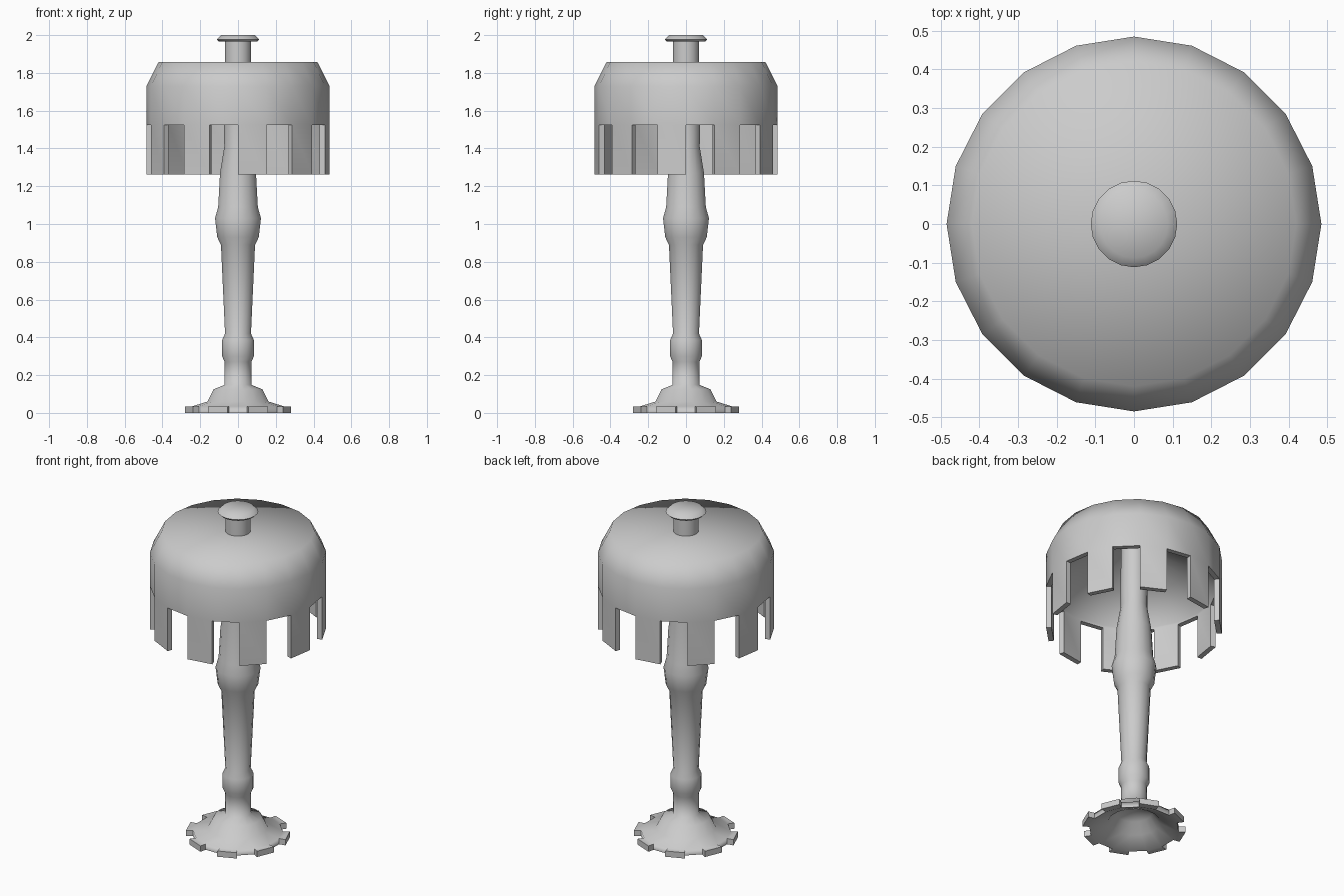
import bpy, bmesh, math

if "Cube" in bpy.data.objects:
    bpy.data.objects.remove(bpy.data.objects["Cube"])


def lathe(bm, profile, n=20, phase=0.0):
    """Revolve (radius, z) points in n sides; returns the list of face bands."""
    rings = []
    for r, z in profile:
        if r == 0:
            rings.append([bm.verts.new((0, 0, z))] * n)
        else:
            angles = [2 * math.pi * (k + phase) / n for k in range(n)]
            rings.append([bm.verts.new((r * math.cos(a), r * math.sin(a), z))
                          for a in angles])
    bands = []
    for a, b in zip(rings, rings[1:]):
        band = []
        for k in range(n):
            j = (k + 1) % n
            quad = dict.fromkeys((a[k], a[j], b[j], b[k]))  # drops repeats at poles
            band.append(bm.faces.new(list(quad)))
        bands.append(band)
    bmesh.ops.recalc_face_normals(bm, faces=bm.faces)
    return bands


def extrude_teeth(bm, faces, scale=1.0, dz=0.0):
    """Extrude each face on its own, outward by scale and/or along z."""
    out = bmesh.ops.extrude_discrete_faces(bm, faces=faces)["faces"]
    for v in {v for f in out for v in f.verts}:
        v.co.x *= scale
        v.co.y *= scale
        v.co.z += dz


def finish(bm, name, angle=75):
    bmesh.ops.recalc_face_normals(bm, faces=bm.faces)
    me = bpy.data.meshes.new(name)
    bm.to_mesh(me)
    bm.free()
    ob = bpy.data.objects.new(name, me)
    bpy.context.collection.objects.link(ob)
    bpy.ops.object.select_all(action='DESELECT')
    ob.select_set(True)
    bpy.context.view_layer.objects.active = ob
    bpy.ops.object.shade_smooth_by_angle(angle=math.radians(angle))
    return ob


# Base and turned stem, hollow underneath, with eight teeth round the foot
bm = bmesh.new()
bands = lathe(bm, [
    (0, 0.13), (0.10, 0.105), (0.145, 0.045), (0.247, 0), (0.247, 0.035),
    (0.165, 0.06), (0.132, 0.125), (0.073, 0.148), (0.072, 0.27),
    (0.086, 0.30), (0.086, 0.385), (0.07, 0.42), (0.092, 0.89),
    (0.112, 0.93), (0.124, 1.03), (0.107, 1.09), (0.097, 1.27),
    (0.074, 1.41), (0.076, 1.525), (0.07, 1.82), (0, 1.82)],
    n=16, phase=0.5)
extrude_teeth(bm, bands[3][0::2], scale=0.286 / 0.247)
finish(bm, "base_and_stem")

# Shade with a domed hollow underneath and hanging teeth round the rim
bm = bmesh.new()
bands = lathe(bm, [
    (0, 1.858), (0.42, 1.858), (0.485, 1.73), (0.485, 1.525),
    (0.455, 1.525), (0.455, 1.54), (0.30, 1.68), (0.07, 1.79), (0, 1.80)])
extrude_teeth(bm, bands[3][1::2], dz=-0.262)
finish(bm, "shade")

# Knob on top
bm = bmesh.new()
lathe(bm, [(0, 1.85), (0.07, 1.85), (0.07, 1.965), (0.10, 1.965),
           (0.112, 1.977), (0.088, 2.0), (0, 2.0)])
finish(bm, "top_knob")
